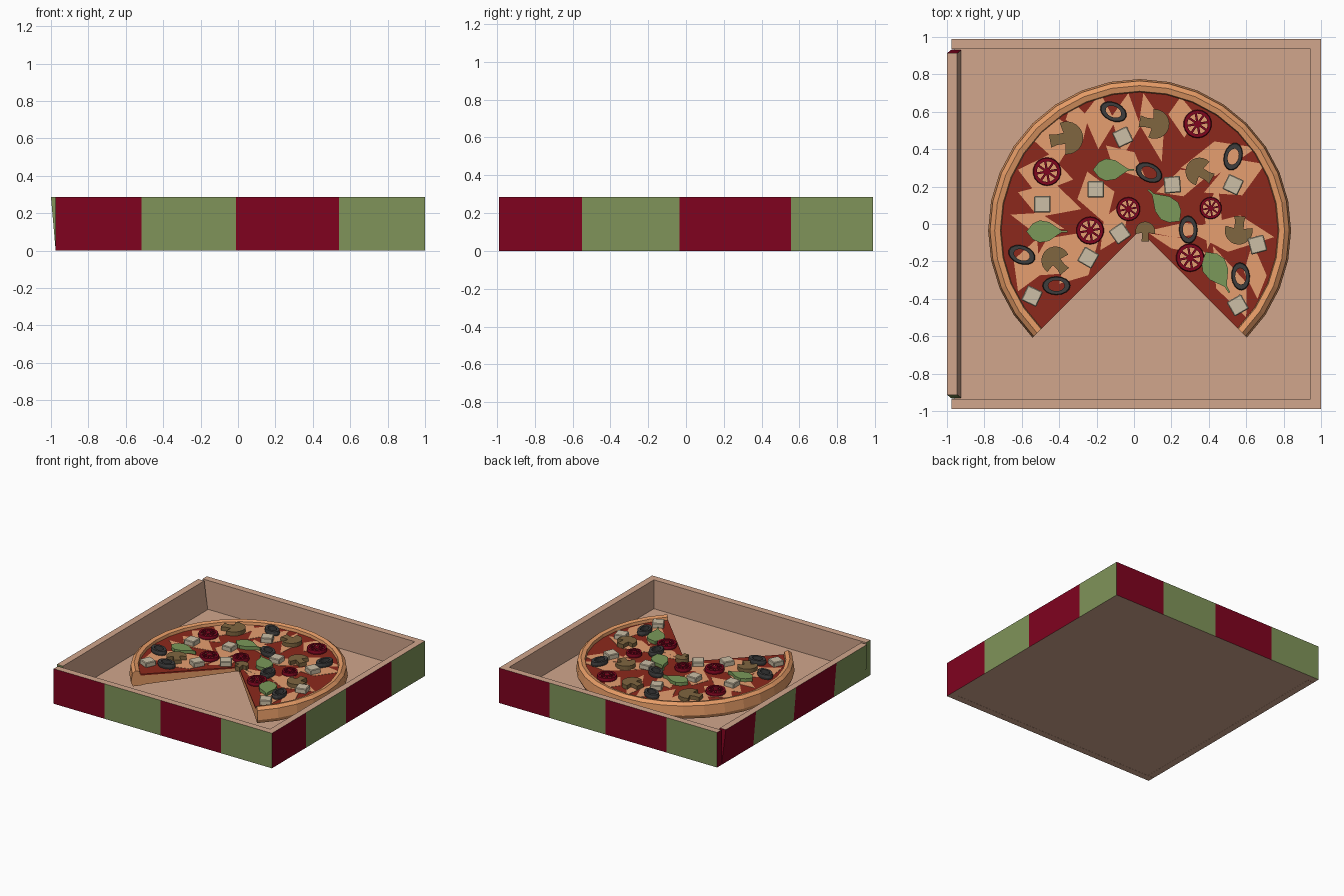
import bpy, bmesh
from math import sin, cos, radians, pi
from mathutils import Vector

if "Cube" in bpy.data.objects:
    bpy.data.objects.remove(bpy.data.objects["Cube"])


def mat(name, rgb):
    m = bpy.data.materials.new(name)
    lin = [(c / 12.92 if c < 0.04045 else ((c + 0.055) / 1.055) ** 2.4) for c in rgb]
    m.diffuse_color = (*lin, 1)
    m.use_nodes = True
    m.node_tree.nodes["Principled BSDF"].inputs["Base Color"].default_value = m.diffuse_color
    return m


CARD = mat("cardboard", (0.82, 0.65, 0.55))
RED = mat("red_print", (0.50, 0.01, 0.12))
GREEN = mat("green_print", (0.50, 0.58, 0.35))
CRUST = mat("crust", (0.90, 0.61, 0.40))
SAUCE = mat("sauce", (0.55, 0.16, 0.11))
CHEESE = mat("cheese", (0.90, 0.62, 0.44))
OLIVE = mat("olive", (0.24, 0.24, 0.24))
TOMATO = mat("tomato", (0.50, 0.02, 0.12))
MUSH = mat("mushroom", (0.50, 0.40, 0.25))
LEAF = mat("leaf", (0.48, 0.60, 0.35))
CUBE = mat("white_cheese", (0.80, 0.75, 0.65))


def finish(name, bm, mats, loc=(0, 0, 0), rot=0, scale=(1, 1, 1)):
    bmesh.ops.recalc_face_normals(bm, faces=bm.faces)
    me = bpy.data.meshes.new(name)
    bm.to_mesh(me)
    bm.free()
    for m in mats:
        me.materials.append(m)
    ob = bpy.data.objects.new(name, me)
    ob.location, ob.scale = loc, scale
    ob.rotation_euler.z = radians(rot)
    bpy.context.collection.objects.link(ob)
    return ob


def prism(bm, pts, z0, z1):
    lo = [bm.verts.new((x, y, z0)) for x, y in pts]
    hi = [bm.verts.new((x, y, z1)) for x, y in pts]
    bm.faces.new(lo[::-1])
    bm.faces.new(hi)
    for i in range(len(pts)):
        j = (i + 1) % len(pts)
        bm.faces.new((lo[i], lo[j], hi[j], hi[i]))


def lathe(bm, prof, n, a0=0, a1=360):
    """Sweep a closed (radius, z) section round z."""
    full = a1 - a0 == 360
    rings = []
    for k in range(n if full else n + 1):
        a = radians(a0 + (a1 - a0) * k / n)
        rings.append([bm.verts.new((r * cos(a), r * sin(a), z)) for r, z in prof])
    for k in range(n):
        A, B = rings[k], rings[(k + 1) % len(rings)]
        for i in range(len(prof)):
            j = (i + 1) % len(prof)
            bm.faces.new((A[i], A[j], B[j], B[i]))
    if not full:
        bm.faces.new(rings[0])
        bm.faces.new(rings[-1][::-1])


# Box: floor and four striped walls
H, T, FLOOR = 0.286, 0.055, 0.05


def wall(name, org, u, n, bounds, lean=0.0, miter=(0, 0), taper=0.0, swap=False):
    bm = bmesh.new()
    org, u, n = Vector(org), Vector(u), Vector(n)
    sec = [(0, 0), (-lean, H), (T - lean, H), (T, 0)]
    rows = []
    for k, b in enumerate(bounds):
        row = []
        for i, (d, z) in enumerate(sec):
            s = b
            end = 1 if k == 0 else -1 if k == len(bounds) - 1 else 0
            if end:
                s += end * (miter[0 if end > 0 else 1] * (i > 1) + taper * (z > 0))
            p = org + u * s + n * d
            row.append(bm.verts.new((p.x, p.y, z)))
        rows.append(row)
    for k in range(4):
        for i in range(4):
            j = (i + 1) % 4
            f = bm.faces.new((rows[k][i], rows[k][j], rows[k + 1][j], rows[k + 1][i]))
            f.material_index = 1 + k % 2 if i == 0 else 0
    bm.faces.new(rows[0]).material_index = 2 if swap else 1
    bm.faces.new(rows[4]).material_index = 1 if swap else 2
    finish(name, bm, [CARD, RED, GREEN])


B = (0, 0.46, 0.965, 1.515, 1.975)
S = (0, 0.44, 0.955, 1.545, 1.98)
wall("front_wall", (-0.975, -0.99, 0), (1, 0, 0), (0, 1, 0), B, miter=(0, T), swap=True)
wall("right_wall", (1.0, -0.99, 0), (0, 1, 0), (-1, 0, 0), S, miter=(T, T))
wall("back_wall", (1.0, 0.99, 0), (-1, 0, 0), (0, -1, 0), B, miter=(T, 0), swap=True)
wall("left_wall", (-0.975, 0.933, 0), (0, -1, 0), (1, 0, 0),
     (0, 0.41, 0.93, 1.45, 1.866), lean=0.025, taper=0.02)
bm = bmesh.new()
prism(bm, [(-0.96, -0.96), (0.97, -0.96), (0.97, 0.96), (-0.96, 0.96)], 0.001, FLOOR)
finish("box_floor", bm, [CARD])

# Pizza with a quarter missing at the front
C = (0.03, -0.035, 0)
TOP = 0.205
R0 = 0.02
bm = bmesh.new()
lathe(bm, [(0.72, 0.115), (0.795, 0.11), (0.81, 0.14), (0.80, 0.215), (0.775, 0.236),
           (0.745, 0.228), (0.738, 0.195), (0.72, 0.195)], 24, -45, 225)
finish("crust_rim", bm, [CRUST], C)
bm = bmesh.new()
lathe(bm, [(0.001, 0.17), (0.73, 0.118), (0.73, 0.194), (0.001, 0.194)], 24, -45, 225)
finish("dough", bm, [CRUST], C)
bm = bmesh.new()
arc = [radians(-45 + 11.25 * k) for k in range(25)]
prism(bm, [(0, 0)] + [(0.742 * cos(a), 0.742 * sin(a)) for a in arc], 0.194, TOP)
finish("sauce", bm, [SAUCE], C)

# Cheese shards: start x, y, direction, length, width
bm = bmesh.new()
for x, y, a, l, w in (
        (-0.18, 0.70, -92, 0.30, 0.17), (-0.03, 0.70, -95, 0.34, 0.16), (0.05, 0.70, -75, 0.38, 0.13),
        (0.25, 0.68, -85, 0.22, 0.15), (-0.45, 0.60, -80, 0.28, 0.26), (-0.62, 0.29, -10, 0.30, 0.22),
        (-0.62, 0.17, -15, 0.35, 0.20), (-0.25, 0.28, -70, 0.30, 0.20), (0.25, 0.30, 15, 0.42, 0.18),
        (0.70, 0.32, -155, 0.36, 0.20), (0.75, -0.07, 175, 0.48, 0.20), (0.06, -0.04, 2, 0.42, 0.08),
        (0.08, -0.05, -20, 0.35, 0.07), (0.60, -0.50, 115, 0.42, 0.16), (0.66, -0.40, 95, 0.30, 0.12),
        (-0.58, -0.28, 35, 0.42, 0.20), (-0.62, -0.36, 70, 0.30, 0.16), (-0.40, -0.32, 50, 0.34, 0.18),
        (-0.18, -0.14, 60, 0.32, 0.14), (-0.15, 0.42, -40, 0.28, 0.14), (0.12, 0.17, 20, 0.32, 0.14),
        (-0.33, 0.66, -75, 0.22, 0.12), (0.45, 0.20, -100, 0.34, 0.10), (-0.66, 0.05, -15, 0.30, 0.10)):
    d = Vector((cos(radians(a)), sin(radians(a)), 0))
    s = Vector((-d.y, d.x, 0))
    p = Vector((x, y, 0))
    kite = [p, p + d * l * 0.4 - s * w / 2, p + d * l, p + d * l * 0.5 + s * w / 2]
    prism(bm, [(q.x, q.y) for q in kite], TOP - 0.004, TOP + 0.002)
finish("cheese_shards", bm, [CHEESE])

# Olive rings
for x, y, a in ((-0.11, 0.60, -25), (0.53, 0.36, 75), (0.08, 0.275, -25), (0.29, -0.03, 92),
                (0.57, -0.28, 95), (-0.60, -0.165, -20), (-0.415, -0.33, 0)):
    bm = bmesh.new()
    lathe(bm, [(0.044, 0), (0.07, 0), (0.075, 0.02), (0.070, 0.04), (0.044, 0.04)], 16)
    finish("olive_ring", bm, [OLIVE], (x, y, TOP - 0.003), a, (1, 0.66, 1))

# Tomato slices: ring, hub and spokes
for x, y, r in ((-0.465, 0.28, 1), (0.34, 0.535, 1), (-0.03, 0.08, 0.84), (0.41, 0.085, 0.78),
                (-0.235, -0.035, 0.98), (0.30, -0.18, 1)):
    bm = bmesh.new()
    lathe(bm, [(0.055, 0), (0.073, 0), (0.076, 0.016), (0.072, 0.032), (0.055, 0.032)], 18)
    prism(bm, [(0.02 * cos(k * pi / 4), 0.02 * sin(k * pi / 4)) for k in range(8)], 0, 0.032)
    for k in range(8):
        c, s = cos(k * pi / 4), sin(k * pi / 4)
        prism(bm, [(c * u - s * v, s * u + c * v) for u, v in
                   ((0.015, -0.006), (0.06, -0.006), (0.06, 0.006), (0.015, 0.006))], 0, 0.03)
    # pale flesh between the spokes
    prism(bm, [(0.058 * cos(k * pi / 9), 0.058 * sin(k * pi / 9)) for k in range(18)], 0, 0.02)
    for f in bm.faces[-18 - 2:]:
        f.material_index = 1
    finish("tomato_slice", bm, [TOMATO, CHEESE], (x, y, TOP - 0.003), 10, (r, r, 1))

# Mushroom slices: round cap towards +x, stem towards -x
cap = [(0.088 * cos(radians(a)), 0.088 * sin(radians(a))) for a in range(-105, 106, 15)]
stem = [(-0.012, 0.03), (-0.055, 0.028), (-0.09, 0.036), (-0.09, -0.036), (-0.055, -0.028), (-0.012, -0.03)]
for x, y, a, s in ((-0.36, 0.46, 10, 1), (0.11, 0.535, -10, 0.9), (0.35, 0.28, 150, 0.85),
                   (0.06, -0.04, 90, 0.6), (0.56, -0.035, -95, 0.85), (-0.42, -0.195, 130, 0.85)):
    bm = bmesh.new()
    prism(bm, cap + stem, 0, 0.036)
    finish("mushroom_slice", bm, [MUSH], (x, y, TOP - 0.003), a, (s, s, 1))

# Herb leaves: mirrored outline with a short stalk
half = [(0.15, 0.19), (0.32, 0.27), (0.55, 0.23), (0.75, 0.09), (0.85, 0.025), (1.0, 0.02)]
outline = [(0, 0)] + [(x, -y) for x, y in half] + half[::-1]
for x, y, a, l in ((-0.22, 0.29, 0, 0.22), (0.245, 0.015, 135, 0.24), (-0.575, -0.04, 0, 0.22),
                   (0.385, -0.15, -60, 0.25)):
    bm = bmesh.new()
    prism(bm, outline, 0, 0.03)
    finish("herb_leaf", bm, [LEAF], (x, y, TOP - 0.003), a, (l, l, 1))

# White cheese cubes
for x, y, a in ((-0.06, 0.465, 25), (-0.205, 0.185, 0), (0.205, 0.21, 5), (0.53, 0.21, -25),
                (-0.49, 0.105, 0), (-0.075, -0.05, 35), (-0.245, -0.18, -30), (-0.545, -0.385, -25),
                (0.555, -0.435, 30), (0.66, -0.11, 15)):
    bm = bmesh.new()
    bmesh.ops.create_cube(bm, size=1)
    bmesh.ops.scale(bm, vec=(0.088, 0.088, 0.042), verts=bm.verts)
    bmesh.ops.bevel(bm, geom=bm.edges[:], offset=0.005, segments=1, affect='EDGES')
    finish("cheese_cube", bm, [CUBE], (x, y, TOP + 0.018), a)
